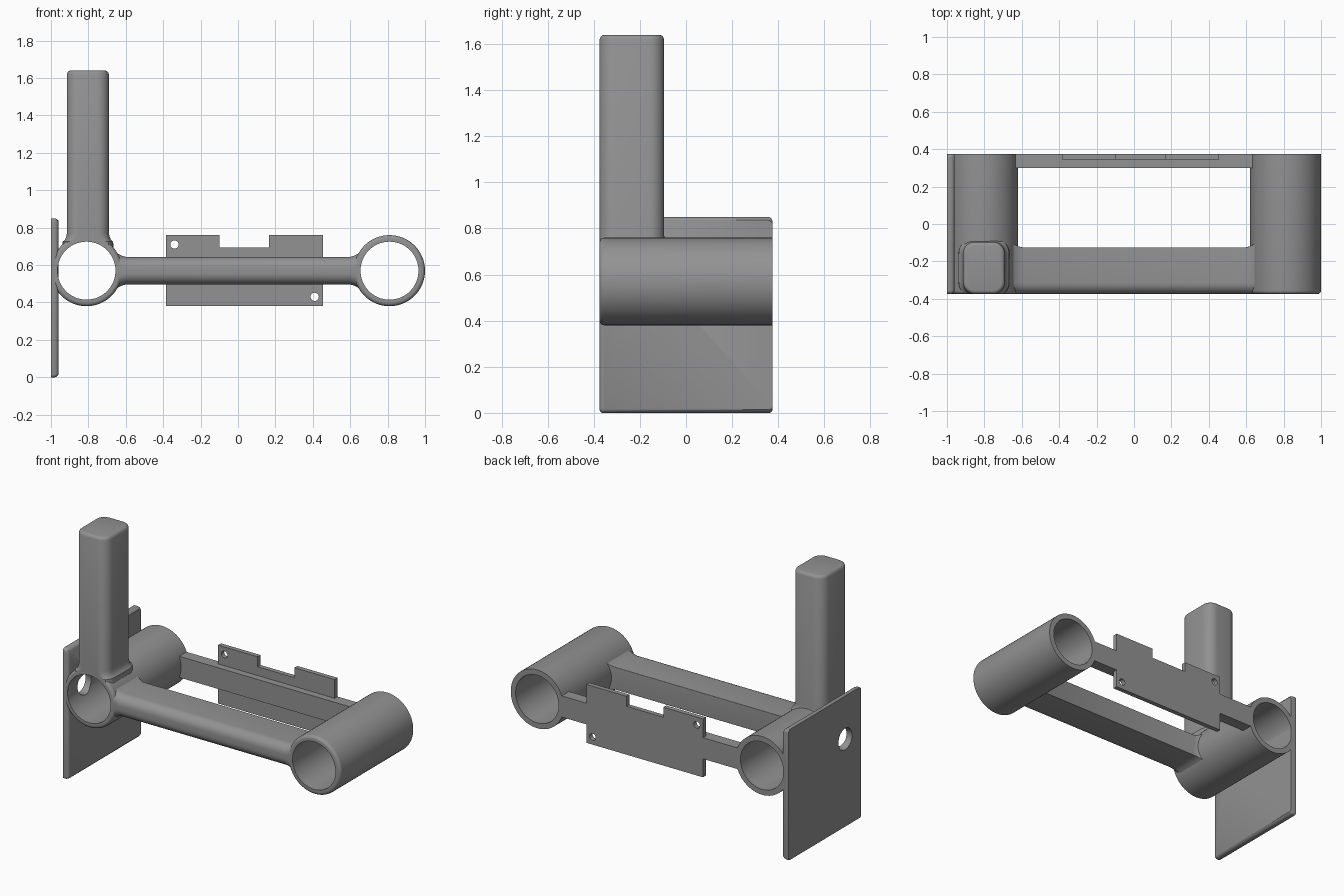
import bpy, bmesh, math

if "Cube" in bpy.data.objects:
    bpy.data.objects.remove(bpy.data.objects["Cube"])

grey = bpy.data.materials.new("grey plastic")
grey.diffuse_color = (0.29, 0.29, 0.29, 1)
grey.use_nodes = True
grey.node_tree.nodes["Principled BSDF"].inputs["Base Color"].default_value = grey.diffuse_color
Z = 0.57            # height of the tube axes
FRONT, BACK = -0.375, 0.375
TUBE_X, OUTER, BORE = 0.81, 0.19, 0.155


def loft(name, rings, closed=False):
    """Skin equal-length rings; cap the ends, or join last to first."""
    bm = bmesh.new()
    loops = [[bm.verts.new(p) for p in ring] for ring in rings]
    pairs = list(zip(loops, loops[1:])) + ([(loops[-1], loops[0])] if closed else [])
    for a, b in pairs:
        for i in range(len(a)):
            j = (i + 1) % len(a)
            bm.faces.new((a[i], a[j], b[j], b[i]))
    if not closed:
        bm.faces.new(loops[0][::-1])
        bm.faces.new(loops[-1])
    bmesh.ops.recalc_face_normals(bm, faces=bm.faces)
    me = bpy.data.meshes.new(name)
    bm.to_mesh(me)
    bm.free()
    ob = bpy.data.objects.new(name, me)
    bpy.context.collection.objects.link(ob)
    me.materials.append(grey)
    return ob


def rounded(u0, u1, v0, v1, radii, n=8):
    """Rectangle outline with one radius per corner (low-low, counter-clockwise)."""
    pts = []
    corners = [(u0, v0, 1, 1), (u1, v0, -1, 1), (u1, v1, -1, -1), (u0, v1, 1, -1)]
    for k, ((u, v, su, sv), r) in enumerate(zip(corners, radii)):
        for i in range(n + 1):
            a = math.pi * (1 + k / 2 + i / n / 2)
            pts.append((u + su * r + r * math.cos(a), v + sv * r + r * math.sin(a)))
    return pts


def circle(x, y, z, r, axis="y", n=64):
    ring = []
    for i in range(n):
        a = math.tau * i / n
        c, s = r * math.cos(a), r * math.sin(a)
        ring.append((x + c, y, z + s) if axis == "y" else (x, y + c, z + s))
    return ring


def cutter(name, a, b):
    ob = loft(name, [a, b])
    ob.hide_render = True
    ob.hide_set(True)
    return ob


def cut(ob, tool):
    mod = ob.modifiers.new("cut", "BOOLEAN")
    mod.object, mod.operation, mod.solver = tool, "DIFFERENCE", "EXACT"


def smooth(ob, angle=35):
    bpy.ops.object.select_all(action="DESELECT")
    ob.select_set(True)
    bpy.context.view_layer.objects.active = ob
    for mod in list(ob.modifiers):
        bpy.ops.object.modifier_apply(modifier=mod.name)
    bpy.ops.object.shade_smooth_by_angle(angle=math.radians(angle))


# Cutters: left bore and the side port
bore = cutter("bore_cutter", circle(-TUBE_X, -0.6, Z, BORE), circle(-TUBE_X, 0.6, Z, BORE))
port = cutter("port_cutter", circle(-1.1, -0.21, Z, 0.07, "x", 32),
              circle(-TUBE_X, -0.21, Z, 0.07, "x", 32))

# Two tubes with a rounded front rim
for side, name in ((-1, "left_tube"), (1, "right_tube")):
    profile = [(BORE, BACK), (OUTER, BACK)]
    for i in range(6):
        a = math.pi / 2 * i / 5
        profile.append((OUTER - 0.02 + 0.02 * math.cos(a), FRONT + 0.02 - 0.02 * math.sin(a)))
    profile.append((BORE, FRONT))
    tube = loft(name, [circle(side * TUBE_X, y, Z, r) for r, y in profile], closed=True)
    if side < 0:
        cut(tube, port)
    smooth(tube)

# Side plate with softened front, top and bottom edges
layers = [(-1.0, 0.0), (-0.98, 0.0), (-0.968, 0.004), (-0.96, 0.014)]
plate = loft("side_plate", [[(x, y, z) for y, z in
             rounded(FRONT + d, BACK, d, 0.85 - d, (0.015, 0.015, 0.02, 0.02), 5)]
             for x, d in layers])
cut(plate, port)
smooth(plate)

# Upright post, flared where it meets the tube
sections = [(0.64, 0.03), (0.725, 0.022), (0.735, 0.011), (0.75, 0.004), (0.77, 0),
            (1.62, 0), (1.632, -0.005), (1.638, -0.012), (1.64, -0.02)]
post = loft("upright_post", [[(x, max(y, FRONT), z) for x, y in
            rounded(-0.915 - d, -0.69 + d, FRONT - d, -0.095 + d, (0.065 + d,) * 4)]
            for z, d in sections])
cut(post, bore)
smooth(post)

# Front bar, rounded towards the front, with flared ends
flare = [(0.655, 0.026), (0.635, 0.014), (0.62, 0.006), (0.595, 0)]
steps = [(-x, d) for x, d in flare] + flare[::-1]
smooth(loft("front_bar", [[(x, y, z) for y, z in
       rounded(FRONT, -0.125 + d, Z - 0.073 - d, Z + 0.073 + d, (0.06, 0.002, 0.002, 0.06))]
       for x, d in steps]))

# Square back bar
loft("back_bar", [[(x, 0.30, 0.50), (x, BACK, 0.50), (x, BACK, 0.638), (x, 0.30, 0.638)]
                  for x in (-0.652, 0.652)])

# Notched mounting board with two screw holes
outline = [(-0.385, 0.38), (0.455, 0.38), (0.455, 0.76), (0.165, 0.76),
           (0.165, 0.695), (-0.10, 0.695), (-0.10, 0.76), (-0.385, 0.76)]
board = loft("mounting_board", [[(x, y, z) for x, z in outline] for y in (0.345, BACK)])
for i, (x, z) in enumerate(((-0.34, 0.71), (0.41, 0.43))):
    cut(board, cutter(f"screw_cutter_{i}", circle(x, 0.3, z, 0.022, n=24),
                      circle(x, 0.42, z, 0.022, n=24)))
smooth(board)
